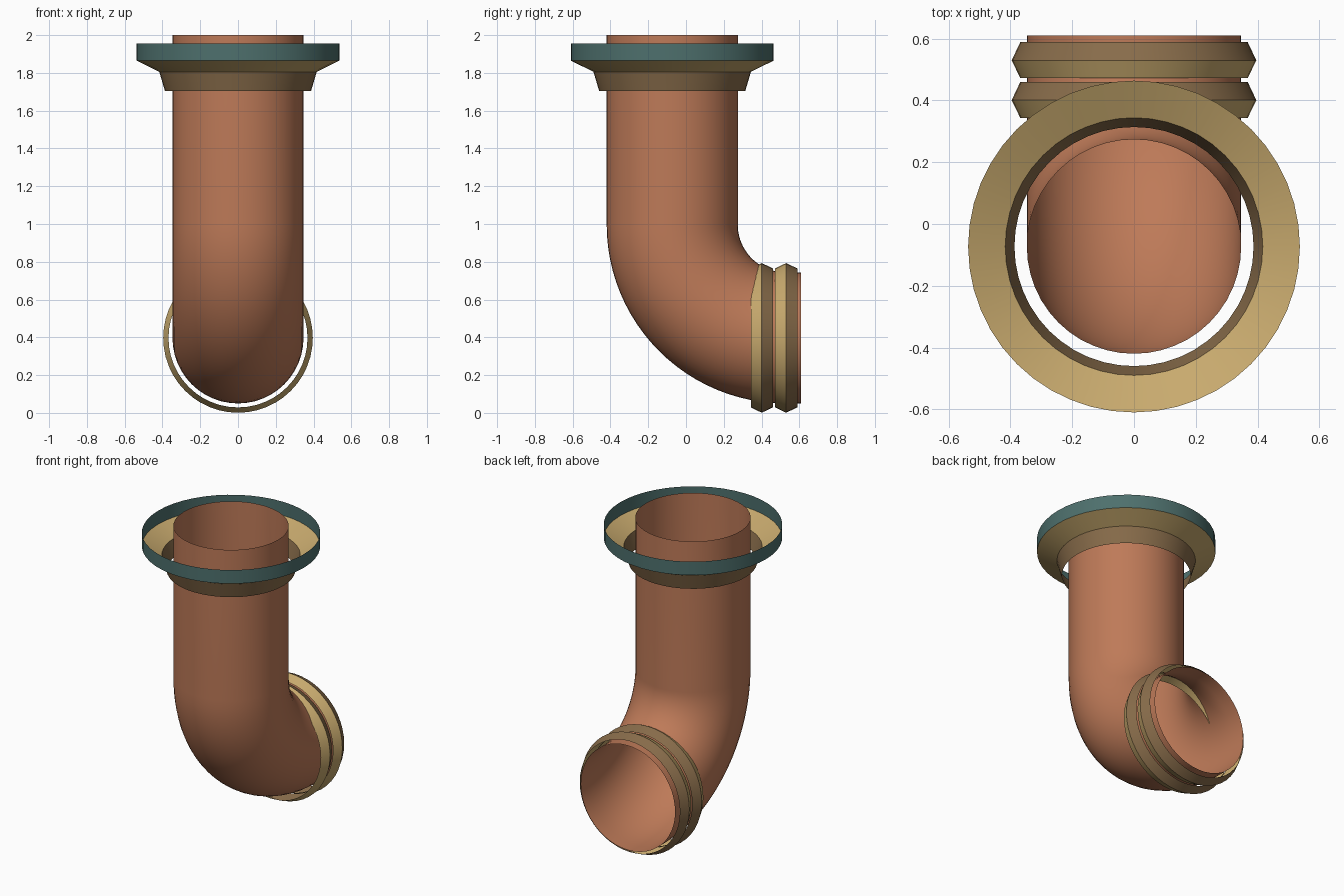
import bpy
import bmesh
from math import sin, cos, pi, radians
from mathutils import Vector

cube = bpy.data.objects.get("Cube")
if cube:
    bpy.data.objects.remove(cube, do_unlink=True)

SEGMENTS = 48
PIPE_RADIUS = 0.347
BEND_RADIUS = 0.6
AXIS_Y = -0.073      # vertical run
AXIS_Z = 0.397       # horizontal run


def material(name, rgb):
    mat = bpy.data.materials.new(name)
    mat.use_nodes = True
    colour = (*rgb, 1.0)
    mat.diffuse_color = colour
    mat.node_tree.nodes["Principled BSDF"].inputs["Base Color"].default_value = colour
    return mat


copper = material("copper", (0.515, 0.195, 0.098))
tan = material("tan", (0.578, 0.402, 0.156))
brown = material("brown", (0.246, 0.150, 0.069))
teal = material("teal", (0.076, 0.162, 0.153))


def sweep(name, rings, mats):
    """Skin circles given as (centre, direction, radius); one material per band."""
    bm = bmesh.new()
    side = Vector((1, 0, 0))
    loops = []
    for centre, direction, radius in rings:
        up = direction.cross(side)
        loops.append([bm.verts.new(centre + radius * (side * cos(a) + up * sin(a)))
                      for a in (2 * pi * i / SEGMENTS for i in range(SEGMENTS))])
    for band, (low, high) in enumerate(zip(loops, loops[1:])):
        for i in range(SEGMENTS):
            j = (i + 1) % SEGMENTS
            face = bm.faces.new((low[i], low[j], high[j], high[i]))
            face.material_index = band % len(mats)
            face.smooth = True
    mesh = bpy.data.meshes.new(name)
    bm.to_mesh(mesh)
    bm.free()
    for mat in mats:
        mesh.materials.append(mat)
    mesh.set_sharp_from_angle(angle=radians(30))
    obj = bpy.data.objects.new(name, mesh)
    bpy.context.collection.objects.link(obj)
    return obj


UP = Vector((0, 0, 1))
DOWN = -UP
BACK = Vector((0, 1, 0))

# Open pipe: vertical run, quarter bend, short outlet
bend_centre = Vector((0, AXIS_Y + BEND_RADIUS, AXIS_Z + BEND_RADIUS))
path = [(Vector((0, AXIS_Y, 2.0)), DOWN, PIPE_RADIUS)]
STEPS = 24
for k in range(STEPS + 1):
    t = pi / 2 * k / STEPS
    path.append((bend_centre - BEND_RADIUS * (BACK * cos(t) + UP * sin(t)),
                 DOWN * cos(t) + BACK * sin(t), PIPE_RADIUS))
path.append((Vector((0, 0.61, AXIS_Z)), BACK, PIPE_RADIUS))
sweep("pipe", path, [copper])

# Flared flange: collar, cone and upright rim, all thin open shells
flange = [(1.705, 0.387), (1.806, 0.417), (1.865, 0.537), (1.955, 0.537)]
sweep("flange", [(Vector((0, AXIS_Y, z)), UP, r) for z, r in flange],
      [brown, tan, teal])

# Two ridged clamp bands around the outlet
for name, start in (("inner_clamp_band", 0.343), ("outer_clamp_band", 0.472)):
    profile = [(start, 0.368), (start + 0.058, 0.396), (start + 0.117, 0.368)]
    sweep(name, [(Vector((0, y, AXIS_Z)), BACK, r) for y, r in profile],
          [tan, brown])
